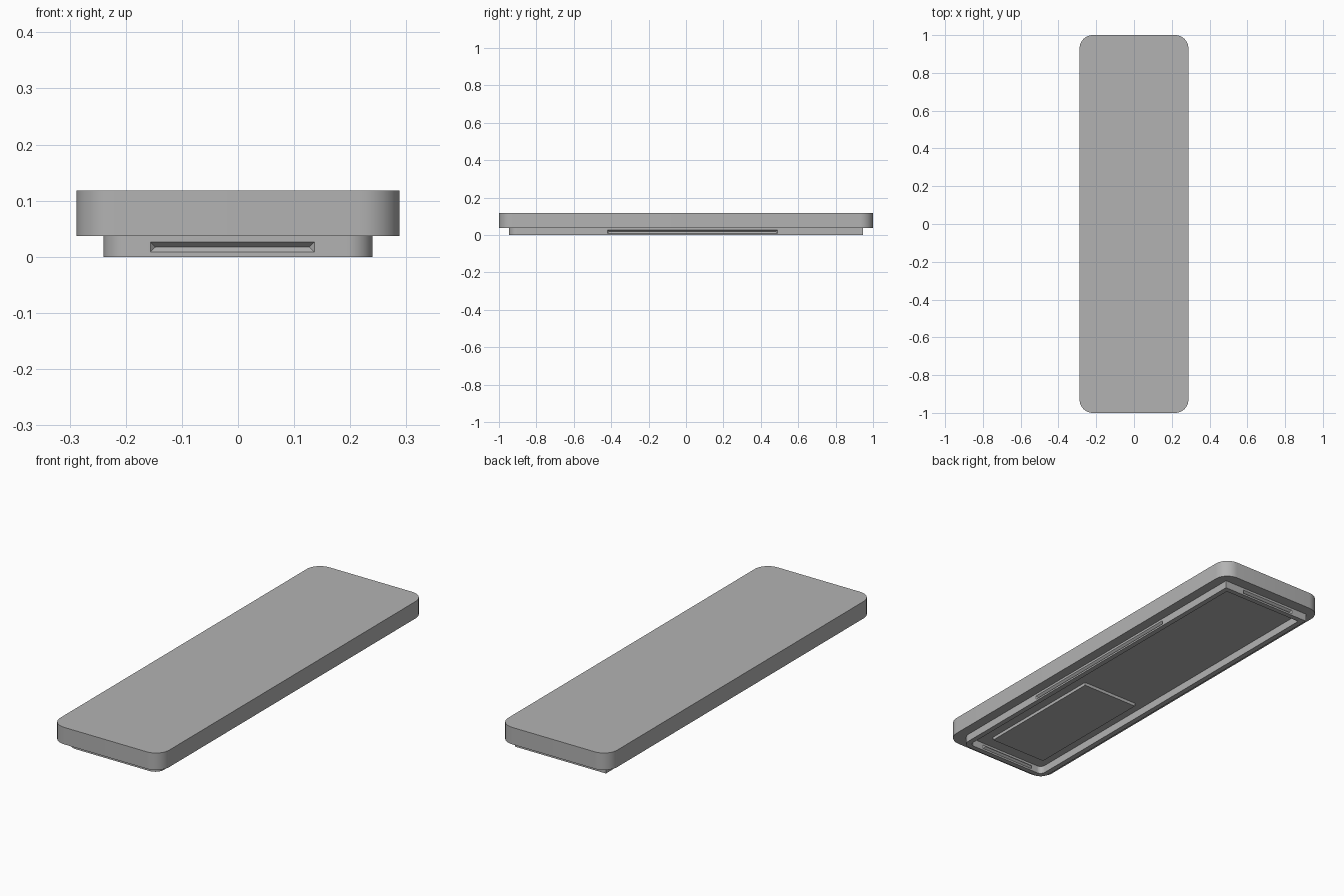
import bpy
import bmesh
import math
from mathutils import Vector, Matrix

old = bpy.data.objects.get("Cube")
if old:
    bpy.data.objects.remove(old, do_unlink=True)

grey = bpy.data.materials.new("plain grey")
grey.use_nodes = True
colour = (0.45, 0.45, 0.45, 1)
grey.diffuse_color = colour
grey.node_tree.nodes["Principled BSDF"].inputs["Base Color"].default_value = colour


def finish(name, bm):
    bmesh.ops.recalc_face_normals(bm, faces=bm.faces)
    mesh = bpy.data.meshes.new(name)
    bm.to_mesh(mesh)
    bm.free()
    mesh.materials.append(grey)
    obj = bpy.data.objects.new(name, mesh)
    bpy.context.collection.objects.link(obj)
    return obj


def outline(hx, hy, front_r, back_r, steps=10):
    """Counter-clockwise rectangle with separate front and back corner radii."""
    pts = []
    corners = ((1, 1, back_r), (-1, 1, back_r), (-1, -1, front_r), (1, -1, front_r))
    for i, (sx, sy, r) in enumerate(corners):
        for k in range(steps + 1 if r else 1):
            a = math.pi / 2 * (i + k / steps)
            pts.append((sx * (hx - r) + r * math.cos(a) if r else sx * hx,
                        sy * (hy - r) + r * math.sin(a) if r else sy * hy))
    return pts


def prism(name, pts, z0, z1):
    bm = bmesh.new()
    face = bm.faces.new([bm.verts.new((x, y, z0)) for x, y in pts])
    top = bmesh.ops.extrude_face_region(bm, geom=[face])["geom"]
    bmesh.ops.translate(bm, vec=(0, 0, z1 - z0),
                        verts=[v for v in top if isinstance(v, bmesh.types.BMVert)])
    return finish(name, bm)


def wedge(name, centre, angle, length, depth):
    """Long hipped wedge whose ridge points along local +y."""
    h, half = 0.0095, length / 2
    bm = bmesh.new()
    for s in (-1, 1):
        for z in (-h, h):
            bm.verts.new((s * half, -0.001, z))
        bm.verts.new((s * (half - 0.01), depth, 0))
    bmesh.ops.convex_hull(bm, input=bm.verts)
    place = Matrix.Translation(Vector(centre)) @ Matrix.Rotation(angle, 4, "Z")
    bmesh.ops.transform(bm, matrix=place, verts=bm.verts)
    return finish(name, bm)


def cut(target, cutter):
    mod = target.modifiers.new(cutter.name, "BOOLEAN")
    mod.operation = "DIFFERENCE"
    mod.solver = "EXACT"
    mod.object = cutter
    cutter.hide_render = True
    cutter.hide_viewport = True


# Main slab
step_z, top_z = 0.037, 0.118
slab = prism("top_slab", outline(0.288, 1.0, 0.07, 0.07), step_z, top_z)

# Thin rim under the slab, rounded at the front and square at the back
hx, hy, wall = 0.24, 0.947, 0.025
rim = prism("lower_rim", outline(hx, hy, 0.045, 0), 0, step_z)
cut(rim, prism("rim_cutter", outline(hx - wall, hy - wall, 0.025, 0), -0.1, 0.1))

# Catch grooves on the outside of the rim
groove_z = 0.0175
grooves = (
    ("front", (-0.01, -hy, groove_z), 0, 0.294),
    ("back", (-0.01, hy, groove_z), math.pi, 0.294),
    ("left", (hx, 0.035, groove_z), math.pi / 2, 0.91),
    ("right", (-hx, 0.035, groove_z), -math.pi / 2, 0.91),
)
for side, centre, angle, length in grooves:
    cut(rim, wedge(side + "_groove_cutter", centre, angle, length, 0.01))

# Catch ridges on the inside of the short walls
for side, centre, angle, length in grooves[:2]:
    inward = Vector((0, -math.copysign(wall, centre[1]), 0))
    wedge(side + "_inner_ridge", Vector(centre) + inward, angle, length, 0.01)

# Raised pad inside the rim
prism("underside_pad", [(0.135, -0.19), (-0.165, -0.19), (-0.165, -0.85), (0.135, -0.85)],
      0.022, step_z)

# Smooth rounded corners, keep hard edges
bpy.ops.object.select_all(action="DESELECT")
for obj in (slab, rim):
    obj.select_set(True)
bpy.context.view_layer.objects.active = slab
bpy.ops.object.shade_smooth_by_angle(angle=math.radians(30))
